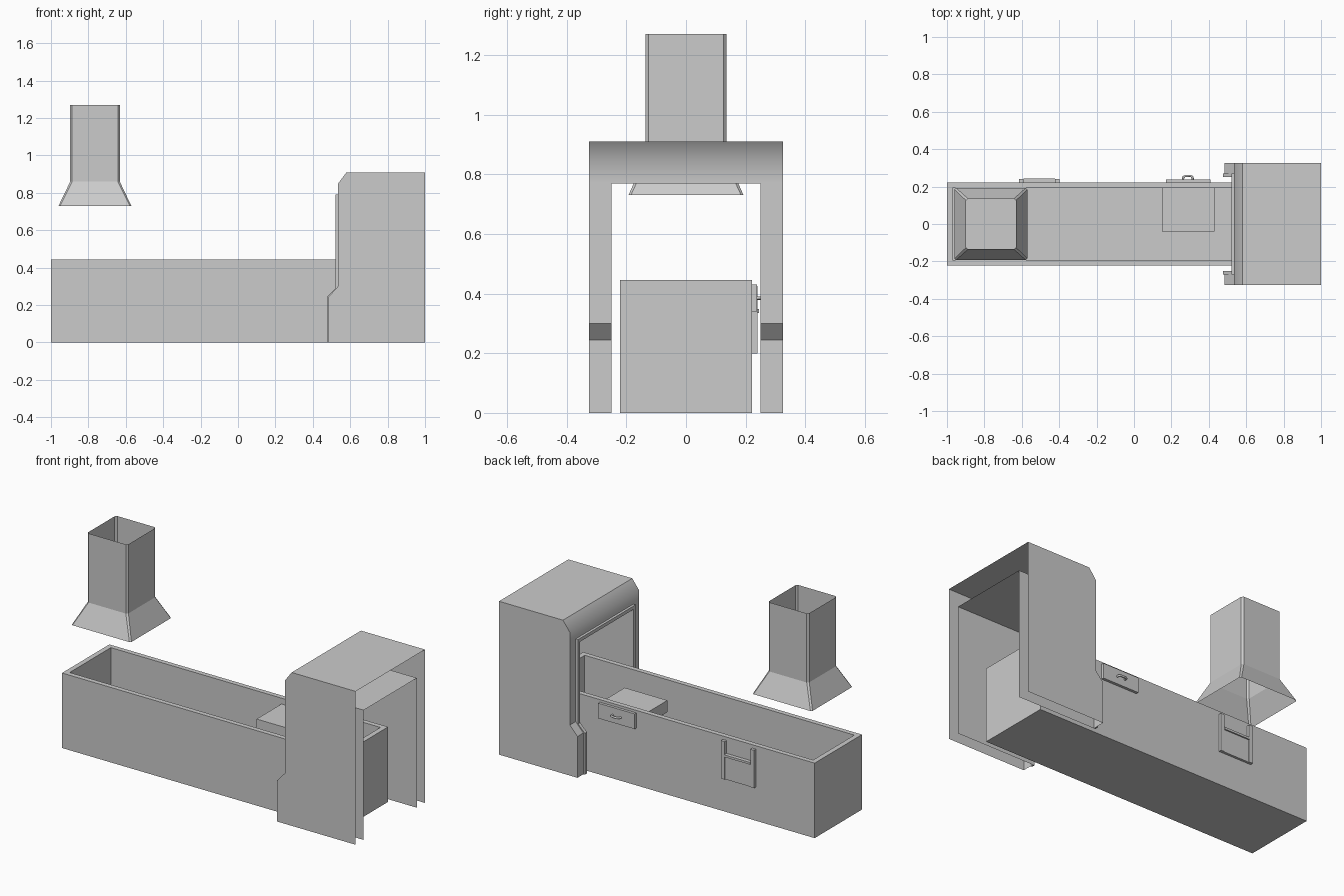
import bpy, bmesh

if "Cube" in bpy.data.objects:
    bpy.data.objects.remove(bpy.data.objects["Cube"])


def finish(name, bm):
    me = bpy.data.meshes.new(name)
    bm.to_mesh(me)
    bm.free()
    ob = bpy.data.objects.new(name, me)
    bpy.context.collection.objects.link(ob)
    return ob


def add_face(bm, pts, smooth=False):
    f = bm.faces.new([bm.verts.new(p) for p in pts])
    f.smooth = smooth
    return f


def strip(bm, profile, y0, y1, smooth_from=99):
    """Sheet swept along y from an (x, z) profile."""
    a = [bm.verts.new((x, y0, z)) for x, z in profile]
    b = [bm.verts.new((x, y1, z)) for x, z in profile]
    for i in range(len(profile) - 1):
        bm.faces.new((a[i], a[i + 1], b[i + 1], b[i])).smooth = i >= smooth_from


def box(name, x0, x1, y0, y1, z0, z1):
    bm = bmesh.new()
    bmesh.ops.create_cube(bm, size=1)
    for v in bm.verts:
        v.co.x = x0 + (v.co.x + 0.5) * (x1 - x0)
        v.co.y = y0 + (v.co.y + 0.5) * (y1 - y0)
        v.co.z = z0 + (v.co.z + 0.5) * (z1 - z0)
    return finish(name, bm)


def loft(name, rings, caps=False):
    bm = bmesh.new()
    loops = [[bm.verts.new(p) for p in r] for r in rings]
    n = len(loops[0])
    for a, b in zip(loops, loops[1:]):
        for i in range(n):
            j = (i + 1) % n
            bm.faces.new((a[i], a[j], b[j], b[i]))
    if caps:
        bm.faces.new(loops[0][::-1])
        bm.faces.new(loops[-1])
    return finish(name, bm)


def rect(x0, x1, hy, z, c=0.0):
    """Rectangle ring, with cut corners when c > 0."""
    if c == 0:
        return [(x0, -hy, z), (x1, -hy, z), (x1, hy, z), (x0, hy, z)]
    return [(x0 + c, -hy, z), (x1 - c, -hy, z), (x1, -hy + c, z), (x1, hy - c, z),
            (x1 - c, hy, z), (x0 + c, hy, z), (x0, hy - c, z), (x0, -hy + c, z)]


# Long open trough
loft("trough", [rect(-1, 0.83, 0.222, 0.0), rect(-1, 0.83, 0.222, 0.445),
                rect(-0.97, 0.80, 0.193, 0.445), rect(-0.97, 0.80, 0.193, 0.03)], caps=True)

# Flared exhaust duct, open at both ends
loft("exhaust_duct", [rect(-0.96, -0.57, 0.193, 0.73, 0.008),
                      rect(-0.897, -0.632, 0.135, 0.86, 0.01),
                      rect(-0.897, -0.632, 0.135, 1.27, 0.01)])

# Arched cover: sheet metal, open at the back end and underneath
leg = [(0.535, 0.77), (0.535, 0.30), (0.485, 0.245), (0.485, 0.0)]
lip = [(0.52, 0.77), (0.52, 0.29), (0.475, 0.245), (0.475, 0.0)]
roof = [(1, 0.91), (0.58, 0.91), (0.535, 0.85), (0.535, 0.77)]
bm = bmesh.new()
strip(bm, roof, -0.325, 0.325, smooth_from=1)
strip(bm, [(0.52, 0.77), (1, 0.77)], -0.25, 0.25)
for s in (-1, 1):
    add_face(bm, [(x, s * 0.325, z) for x, z in roof[:3] + leg + [(1, 0)]])
    add_face(bm, [(x, s * 0.25, z) for x, z in lip + [(1, 0), (1, 0.77)]])
    strip(bm, leg, s * 0.25, s * 0.325)
finish("arched_cover", bm)

# Raised trim around the cover opening
for side, s in (("front", -1), ("back", 1)):
    ring = lip + leg[::-1]
    bm = bmesh.new()
    strip(bm, ring, s * 0.25, s * 0.27)
    add_face(bm, [(x, s * 0.27, z) for x, z in ring])
    finish("trim_" + side, bm)
box("trim_top", 0.52, 0.535, -0.27, 0.27, 0.77, 0.79)

# Drawer with front plate and bow handle
box("drawer_body", 0.15, 0.43, -0.04, 0.193, 0.34, 0.41)
box("drawer_front", 0.17, 0.41, 0.222, 0.238, 0.34, 0.43)
cu = bpy.data.curves.new("drawer_handle", "CURVE")
cu.dimensions = "3D"
cu.bevel_depth = 0.006
cu.bevel_resolution = 2
path = [(0.262, 0.236), (0.264, 0.251), (0.274, 0.257), (0.303, 0.257), (0.313, 0.251), (0.315, 0.236)]
sp = cu.splines.new("POLY")
sp.points.add(len(path) - 1)
for p, (x, y) in zip(sp.points, path):
    p.co = (x, y, 0.385, 1)
bpy.context.collection.objects.link(bpy.data.objects.new("drawer_handle", cu))

# Sliding hatch between two rails
for i, x in enumerate((-0.615, -0.422)):
    box("hatch_rail_%d" % (i + 1), x, x + 0.025, 0.222, 0.24, 0.20, 0.425)
box("hatch_panel", -0.59, -0.422, 0.222, 0.236, 0.20, 0.345)
box("hatch_lip", -0.59, -0.422, 0.222, 0.244, 0.335, 0.348)
